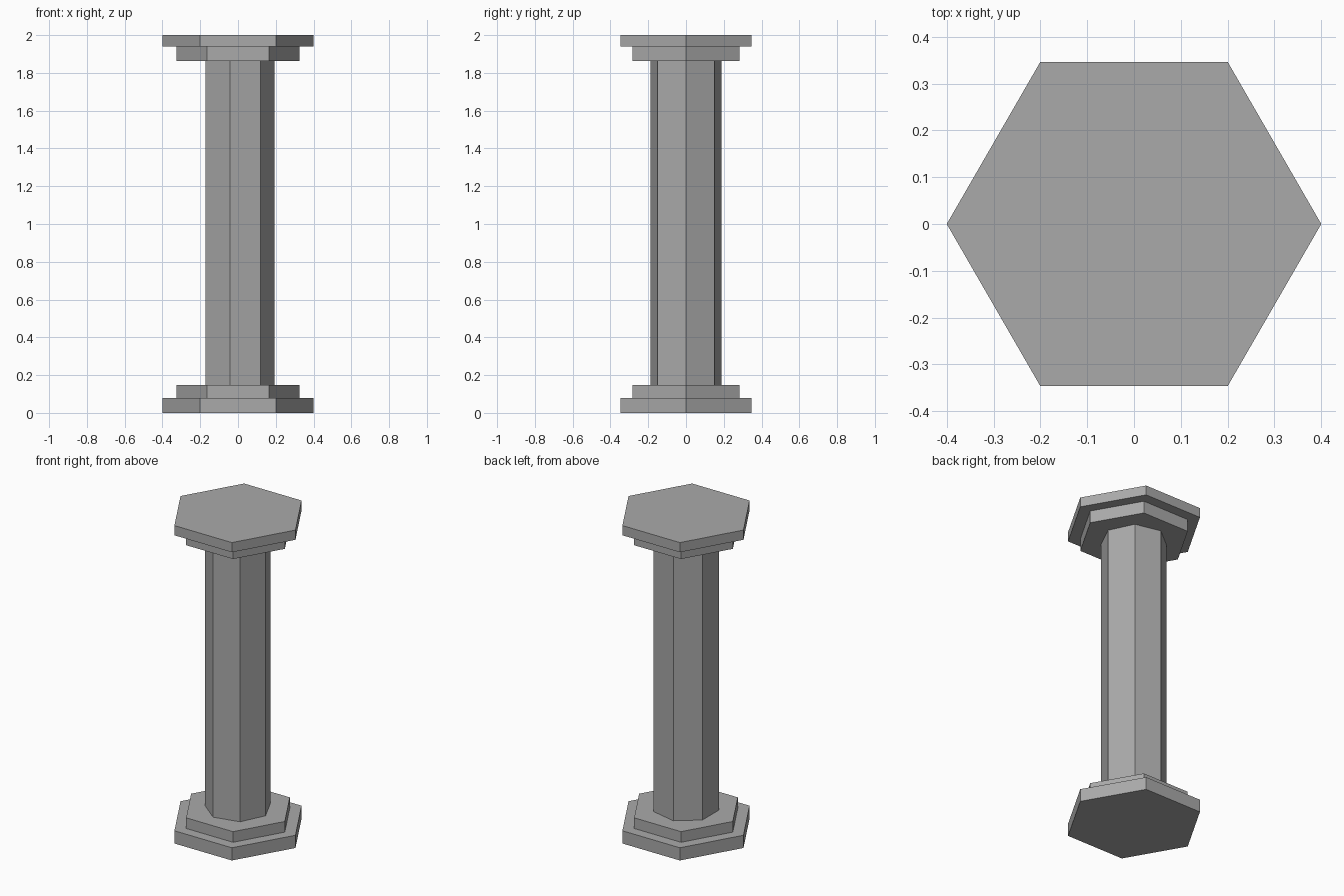
import bpy

# Remove the default cube
cube = bpy.data.objects.get("Cube")
if cube:
    bpy.data.objects.remove(cube, do_unlink=True)

# Single stone colour
stone = bpy.data.materials.new("grey_stone")
stone.use_nodes = True
colour = (0.40, 0.40, 0.40, 1)
stone.diffuse_color = colour
stone.node_tree.nodes["Principled BSDF"].inputs["Base Color"].default_value = colour


def prism(name, sides, radius, bottom, top):
    """Upright flat-sided prism with one corner pointing along +x."""
    bpy.ops.mesh.primitive_cylinder_add(
        vertices=sides, radius=radius, depth=top - bottom,
        location=(0, 0, (bottom + top) / 2))
    obj = bpy.context.object
    obj.name = obj.data.name = name
    # Put the first corner on the +x axis
    for v in obj.data.vertices:
        v.co.x, v.co.y = v.co.y, -v.co.x
    obj.data.materials.append(stone)
    return obj


# Stepped hexagonal base
prism("base_slab", 6, 0.40, 0, 0.08)
prism("base_step", 6, 0.326, 0.08, 0.147)

# Seven-sided shaft
prism("shaft", 7, 0.192, 0.147, 1.862)

# Stepped hexagonal capital
prism("capital_step", 6, 0.326, 1.862, 1.939)
prism("capital_slab", 6, 0.40, 1.939, 2)
